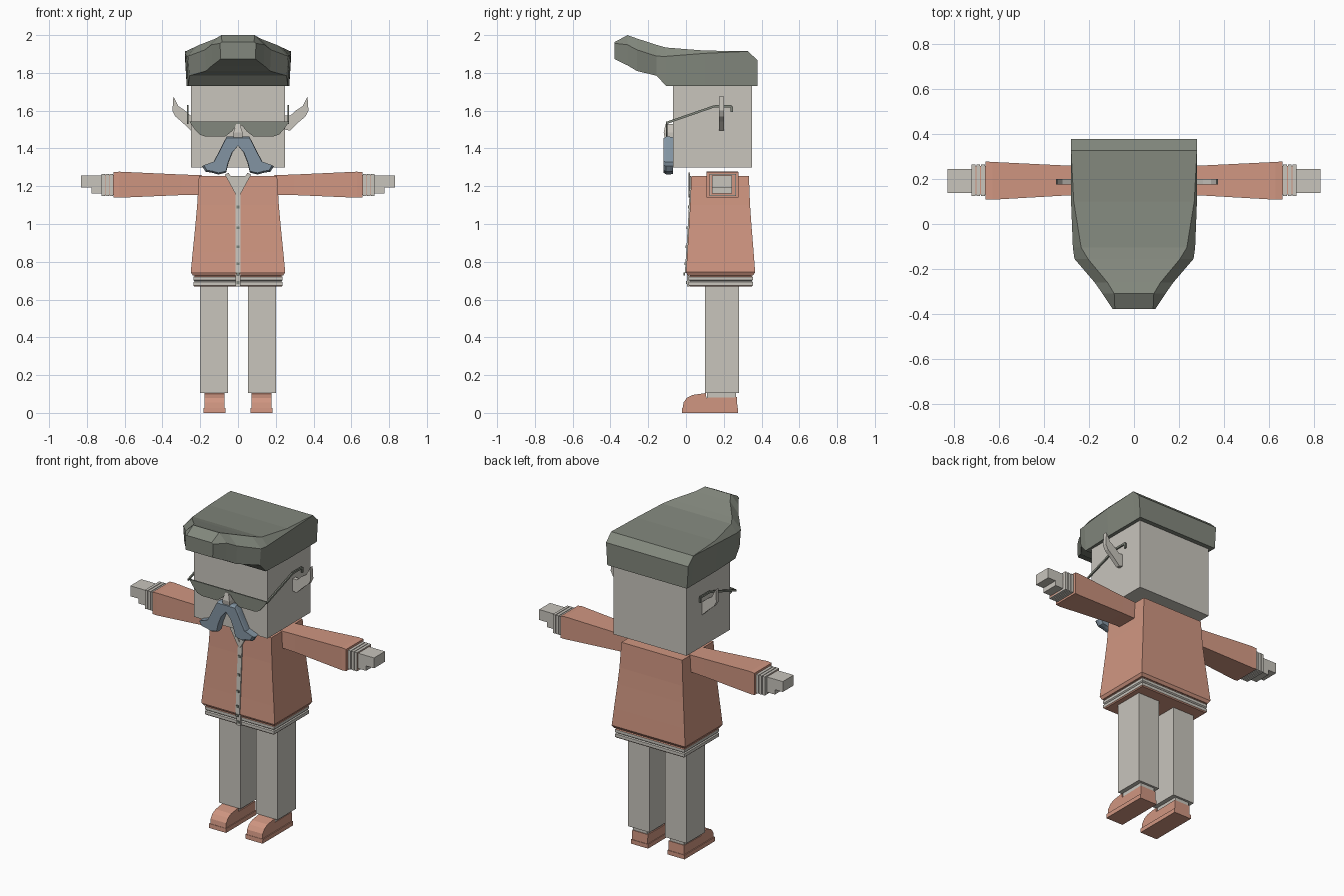
import bpy, bmesh
from mathutils import Vector

cube = bpy.data.objects.get("Cube")
if cube:
    bpy.data.objects.remove(cube, do_unlink=True)


def material(name, rgb):
    m = bpy.data.materials.new(name)
    m.use_nodes = True
    m.diffuse_color = (*rgb, 1)
    bsdf = next(n for n in m.node_tree.nodes if n.type == 'BSDF_PRINCIPLED')
    bsdf.inputs["Base Color"].default_value = (*rgb, 1)
    return m


PALE = material("pale_beige", (0.58, 0.555, 0.505))
CORAL = material("coral", (0.63, 0.305, 0.22))
GREEN = material("grey_green", (0.225, 0.245, 0.205))
BLUE = material("slate_blue", (0.225, 0.295, 0.36))


def loft(name, rings, mats, side=1):
    """Skin matching rings and cap both ends; mats is one material or one per span."""
    spans = mats if isinstance(mats, list) else [mats] * (len(rings) - 1)
    used = list(dict.fromkeys(spans))
    bm = bmesh.new()
    loops = [[bm.verts.new((p[0] * side, p[1], p[2])) for p in r] for r in rings]
    n = len(loops[0])
    for a, b, m in zip(loops, loops[1:], spans):
        for i in range(n):
            j = (i + 1) % n
            bm.faces.new((a[i], a[j], b[j], b[i])).material_index = used.index(m)
    bm.faces.new(loops[0]).material_index = used.index(spans[0])
    bm.faces.new(loops[-1]).material_index = used.index(spans[-1])
    bmesh.ops.recalc_face_normals(bm, faces=bm.faces)
    me = bpy.data.meshes.new(name)
    bm.to_mesh(me)
    bm.free()
    for m in used:
        me.materials.append(m)
    ob = bpy.data.objects.new(name, me)
    bpy.context.scene.collection.objects.link(ob)
    return ob


def rect_z(z, x0, x1, y0, y1):
    return [(x0, y0, z), (x1, y0, z), (x1, y1, z), (x0, y1, z)]


def rect_x(x, y0, y1, z0, z1):
    return [(x, y0, z0), (x, y1, z0), (x, y1, z1), (x, y0, z1)]


def box(name, x0, x1, y0, y1, z0, z1, mat, side=1):
    return loft(name, [rect_z(z0, x0, x1, y0, y1), rect_z(z1, x0, x1, y0, y1)], mat, side)


def plate(name, outline, y0, y1, mat, side=1, dx=0):
    """Extrude an x-z outline along y."""
    return loft(name, [[(x + dx, y, z) for x, z in outline] for y in (y0, y1)], mat, side)


def bar(name, a, b, mat, side=1, r=0.006):
    """Thin square bar running in a y-z plane."""
    a, b = Vector(a), Vector(b)
    d = (b - a).normalized()
    u, v = Vector((r * 0.7, 0, 0)), d.cross(Vector((1, 0, 0))) * r
    return loft(name, [[p + u + v, p - u + v, p - u - v, p + u - v] for p in (a, b)], mat, side)


# Head
box("head", -0.25, 0.25, -0.07, 0.35, 1.30, 1.76, PALE)

# Hair: sections from the back to the raised front: y, bottom, top, half widths
hair = [(0.378, 1.73, 1.867, 0.28, 0.28), (0.328, 1.73, 1.915, 0.28, 0.28),
        (0.10, 1.73, 1.918, 0.28, 0.268), (-0.105, 1.73, 1.934, 0.272, 0.235),
        (-0.155, 1.785, 1.948, 0.265, 0.205), (-0.26, 1.81, 1.982, 0.175, 0.118),
        (-0.31, 1.84, 2.0, 0.14, 0.088), (-0.378, 1.873, 1.963, 0.095, 0.085)]
rings = []
for y, lo, hi, wide, top in hair:
    mid = hi - (hi - lo) * 0.3 * (wide - top) / 0.05 if wide > top else hi
    mid = max(mid, lo + (hi - lo) * 0.45) - 0.001
    rings.append([(-wide * 0.97, y, lo), (wide * 0.97, y, lo), (wide, y, mid),
                  (top, y, hi), (-top, y, hi), (-wide, y, mid)])
loft("hair", rings, GREEN)

# Pointed ears
ear = [(0.235, 1.50), (0.262, 1.494), (0.313, 1.543), (0.345, 1.57), (0.36, 1.60),
       (0.355, 1.676), (0.33, 1.625), (0.295, 1.602), (0.265, 1.575), (0.235, 1.575)]
for side, label in ((1, "left"), (-1, "right")):
    plate(label + "_ear", ear, 0.175, 0.2, PALE, side, 0.013 * side)

# Glasses
lens = [(0, 1.543), (0.265, 1.543), (0.235, 1.50), (0.21, 1.473), (0.18, 1.463),
        (0.075, 1.463), (0.04, 1.49), (0.015, 1.52), (0, 1.522)]
for side, label in ((1, "left"), (-1, "right")):
    plate(label + "_lens", lens, -0.106, -0.098, GREEN, side, 0.007 * side)
    path = [(0.267, -0.104, 1.535), (0.267, 0.15, 1.623), (0.267, 0.242, 1.623), (0.267, 0.242, 1.592)]
    for i, (a, b) in enumerate(zip(path, path[1:])):
        bar(f"{label}_temple_{i + 1}", a, b, GREEN, side)

# Nose
loft("nose", [rect_z(1.455, -0.024, 0.024, -0.113, -0.06),
              rect_z(1.485, -0.024, 0.024, -0.118, -0.06),
              rect_z(1.53, -0.01, 0.01, -0.108, -0.06)], PALE)

# Moustache: each half narrows towards its front face
half = [(0, 1.462), (0.06, 1.462), (0.078, 1.43), (0.10, 1.385), (0.13, 1.328), (0.19, 1.306),
        (0.172, 1.277), (0.14, 1.272), (0.105, 1.262), (0.063, 1.272), (0.05, 1.325),
        (0.028, 1.38), (0, 1.418)]
for side, label in ((1, "left"), (-1, "right")):
    def layer(y, s):
        return [(0.075 + (x - 0.075) * s if x else 0, y, 1.37 + (z - 1.37) * s) for x, z in half]
    loft(label + "_moustache", [layer(-0.068, 0.96), layer(-0.085, 1), layer(-0.105, 1),
                                layer(-0.118, 0.92)], BLUE, side)

# Coat: z, half width, front, back
coat = [(0.728, 0.24, 0.01, 0.355), (0.745, 0.25, 0.0, 0.366), (0.85, 0.24, 0.007, 0.358),
        (1.0, 0.225, 0.016, 0.346), (1.1, 0.216, 0.022, 0.339), (1.255, 0.207, 0.028, 0.333)]
loft("coat", [rect_z(z, -w, w, f, b) for z, w, f, b in coat], CORAL)

# Ribbed hem with coral edges and two pale rings
hem = [(0.668, 0), (0.674, 0.006), (0.692, 0.006), (0.697, 0), (0.703, 0.006),
       (0.72, 0.006), (0.724, 0), (0.732, 0)]
loft("hem", [rect_z(z, -0.23 - g, 0.23 + g, 0.02 - g, 0.348 + g) for z, g in hem],
     [CORAL, PALE, PALE, PALE, PALE, CORAL, CORAL])

# Button strip, buttons, shirt front and collar


def front_at(z):
    for (z0, _, f0, _), (z1, _, f1, _) in zip(coat[1:], coat[2:]):
        if z <= z1:
            return f0 + (f1 - f0) * max(0, (z - z0) / (z1 - z0))
    return coat[-1][2]


loft("button_strip", [rect_z(z, -0.014, 0.014, front_at(z) - 0.006, front_at(z) + 0.003)
                      for z in (0.74, 0.85, 1.0, 1.1, 1.2)], PALE)
box("hem_strip", -0.014, 0.014, 0.006, 0.015, 0.668, 0.74, PALE)
for i, z in enumerate((0.69, 0.735, 0.79, 0.88, 0.98, 1.09)):
    y = front_at(z) if z > 0.7 else 0.012
    box(f"button_{i + 1}", -0.007, 0.007, y - 0.012, y - 0.004, z - 0.007, z + 0.007, GREEN)
plate("shirt_front", [(0, 1.16), (0.05, 1.255), (-0.05, 1.255)], 0.018, 0.026, PALE)
for side, label in ((1, "left"), (-1, "right")):
    strip = [(0, 1.14), (0.014, 1.16), (0.07, 1.262), (0.05, 1.272), (0, 1.18)]
    plate(label + "_collar", strip, 0.012, 0.021, PALE, side)

# Arms, cuffs, hands, legs and shoes
for side, label in ((1, "left"), (-1, "right")):
    loft(label + "_sleeve", [rect_x(0.19, 0.13, 0.255, 1.155, 1.258),
                             rect_x(0.30, 0.127, 0.26, 1.153, 1.262),
                             rect_x(0.63, 0.108, 0.276, 1.139, 1.277),
                             rect_x(0.66, 0.109, 0.278, 1.14, 1.274)], CORAL, side)
    box(label + "_cuff", 0.65, 0.722, 0.131, 0.259, 1.154, 1.259, CORAL, side)
    for i in range(3):
        x = 0.663 + i * 0.021
        box(f"{label}_cuff_ring_{i + 1}", x, x + 0.017, 0.125, 0.265, 1.149, 1.264, PALE, side)
    box(label + "_palm", 0.71, 0.776, 0.138, 0.244, 1.162, 1.256, PALE, side)
    box(label + "_fingers", 0.776, 0.83, 0.138, 0.244, 1.192, 1.256, PALE, side)

    box(label + "_leg", 0.052, 0.2, 0.1, 0.28, 0.105, 0.69, PALE, side)
    box(label + "_ankle", 0.078, 0.174, 0.112, 0.266, 0.07, 0.105, PALE, side)
    toe = [(-0.018, 0.024), (-0.013, 0.055), (0.005, 0.08), (0.035, 0.095), (0.105, 0.105),
           (0.108, 0.08), (0.27, 0.083), (0.272, 0.024)]
    loft(label + "_shoe", [[(x, y, z) for y, z in toe] for x in (0.071, 0.177)], CORAL, side)
    loft(label + "_sole", [rect_z(0, 0.066, 0.183, -0.022, 0.275),
                           rect_z(0.026, 0.066, 0.183, -0.02, 0.275)], CORAL, side)
